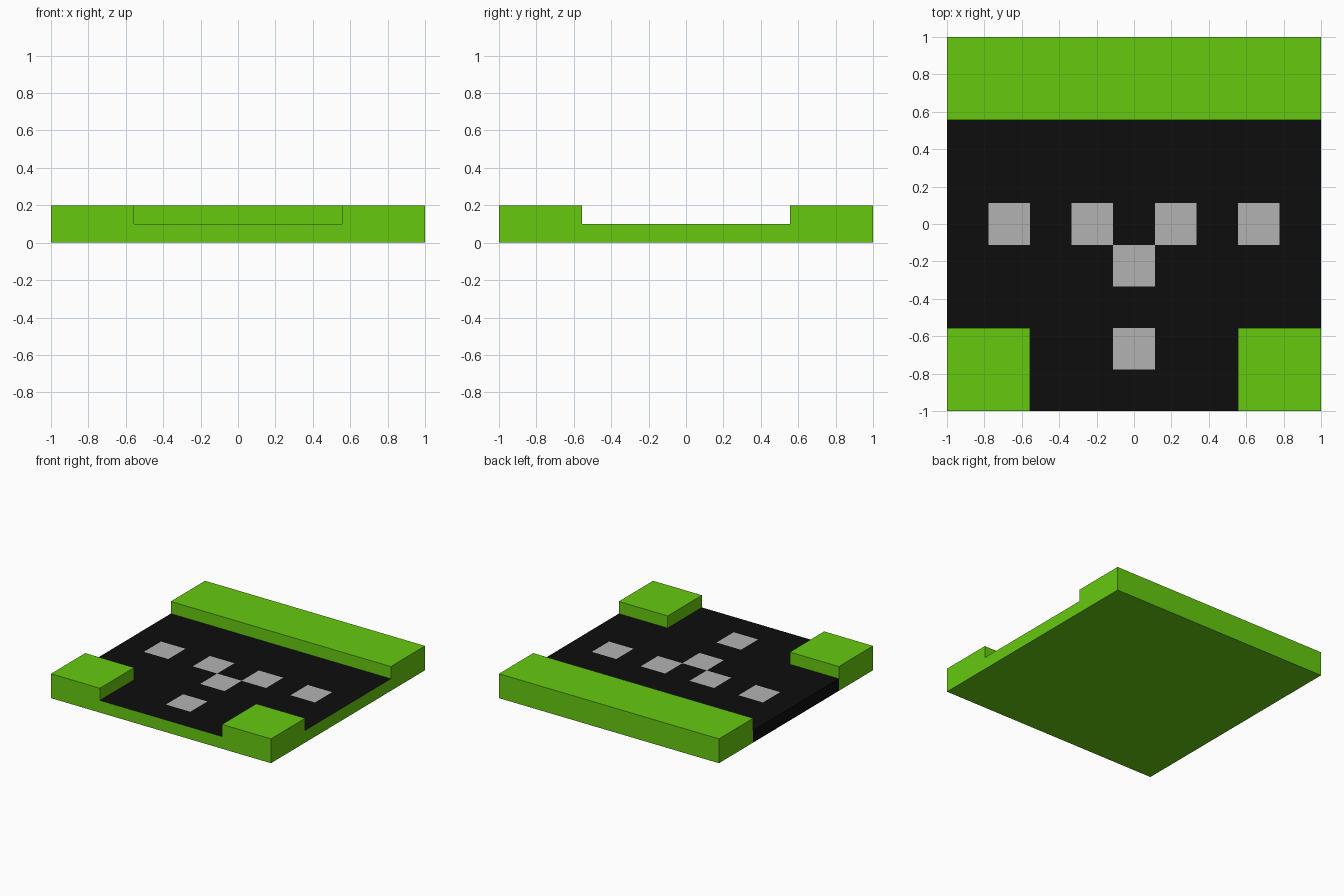
import bpy, bmesh
from mathutils import Vector

if "Cube" in bpy.data.objects:
    bpy.data.objects.remove(bpy.data.objects["Cube"])

N, CELL = 9, 2 / 9
FLOOR, TOP = 0.1, 0.2


def material(name, color):
    m = bpy.data.materials.new(name)
    m.diffuse_color = (*color, 1)
    m.use_nodes = True
    m.node_tree.nodes["Principled BSDF"].inputs["Base Color"].default_value = m.diffuse_color
    return m


def cell(point):
    # column from the left, row from the front
    return int((point.x + 1) / CELL), int((point.y + 1) / CELL)


def is_raised(col, row):
    return row >= 7 or (row < 2 and (col < 2 or col > 6))


# floor cells that are light inlaid squares
SPOTS = {(1, 4), (3, 4), (5, 4), (7, 4), (4, 3), (4, 1)}
GREEN, BLACK, GREY = range(3)

bm = bmesh.new()
bmesh.ops.create_grid(bm, x_segments=N, y_segments=N, size=1)
bm.faces.ensure_lookup_table()

# slab: extrude the grid up from the ground
base = bm.faces[:]
res = bmesh.ops.extrude_face_region(bm, geom=base, use_keep_orig=True)
verts = [g for g in res["geom"] if isinstance(g, bmesh.types.BMVert)]
bmesh.ops.translate(bm, vec=(0, 0, FLOOR), verts=verts)
top = [g for g in res["geom"] if isinstance(g, bmesh.types.BMFace)]

# back bar and two front corner blocks: extrude the raised cells
raised = [f for f in top if is_raised(*cell(f.calc_center_median()))]
res = bmesh.ops.extrude_face_region(bm, geom=raised)
verts = [g for g in res["geom"] if isinstance(g, bmesh.types.BMVert)]
bmesh.ops.translate(bm, vec=(0, 0, TOP - FLOOR), verts=verts)
bmesh.ops.recalc_face_normals(bm, faces=bm.faces[:])

# colours: black floor with light squares, black left edge, the rest green
for f in bm.faces:
    c = f.calc_center_median()
    f.material_index = GREEN
    if f.normal.z > 0.9 and c.z < 0.15:
        f.material_index = GREY if cell(c) in SPOTS else BLACK
    elif f.normal.x < -0.9 and c.x < -0.99 and c.z < FLOOR and abs(c.y) < 2.5 * CELL:
        f.material_index = BLACK

# merge coplanar cells of one colour
bmesh.ops.dissolve_limit(bm, angle_limit=0.01, verts=bm.verts[:],
                         edges=bm.edges[:], delimit={'MATERIAL'})

mesh = bpy.data.meshes.new("tray")
bm.to_mesh(mesh)
bm.free()
mesh.materials.append(material("green", (0.133, 0.584, 0.005)))
mesh.materials.append(material("black", (0.004, 0.004, 0.004)))
mesh.materials.append(material("light_grey", (0.45, 0.45, 0.45)))
tray = bpy.data.objects.new("tray", mesh)
bpy.context.collection.objects.link(tray)
